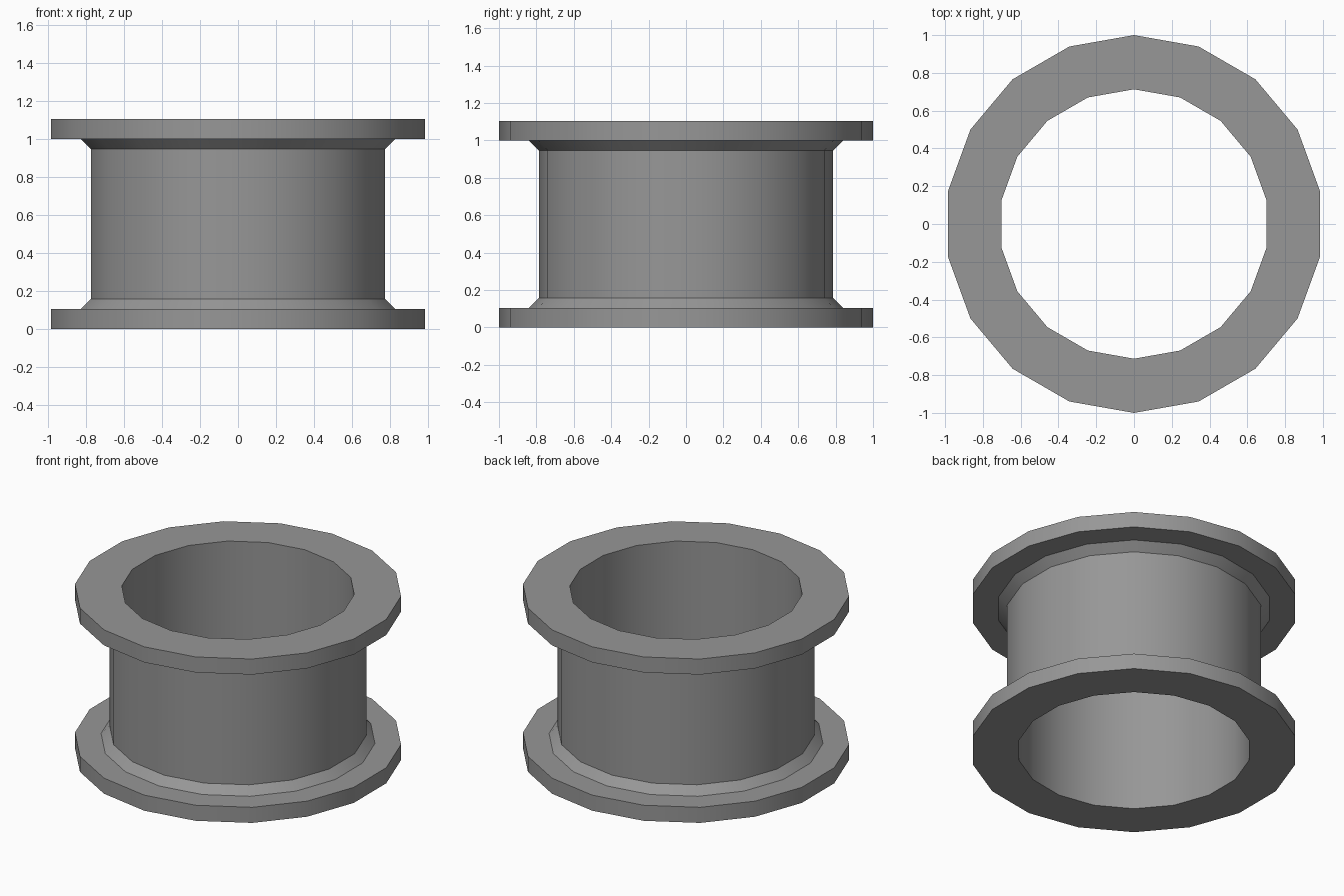
import bpy, bmesh, math

cube = bpy.data.objects.get("Cube")
if cube:
    bpy.data.objects.remove(cube, do_unlink=True)

SIDES = 18
HEIGHT = 1.105
BORE, BARREL, COLLAR, RIM = 0.713, 0.787, 0.84, 1.0

# Plain grey
grey = bpy.data.materials.new("medium grey")
grey.use_nodes = True
colour = (0.31, 0.31, 0.31, 1)
grey.diffuse_color = colour
grey.node_tree.nodes["Principled BSDF"].inputs["Base Color"].default_value = colour

# Cross-section: lower half, then its mirror image for the upper half
lower = [(BORE, 0), (RIM, 0), (RIM, 0.105), (COLLAR, 0.105), (BARREL, 0.158)]
profile = lower + [(r, HEIGHT - z) for r, z in reversed(lower)]

# Flanged ring: profile turned around z, with a corner on the y axis
bm = bmesh.new()
verts = [bm.verts.new((0, r, z)) for r, z in profile]
edges = [bm.edges.new((a, b)) for a, b in zip(verts, verts[1:] + verts[:1])]
bmesh.ops.spin(bm, geom=verts + edges, cent=(0, 0, 0), axis=(0, 0, 1),
               angle=math.tau, steps=SIDES, use_merge=False)
bmesh.ops.remove_doubles(bm, verts=bm.verts[:], dist=0.0005)
bmesh.ops.recalc_face_normals(bm, faces=bm.faces[:])

mesh = bpy.data.meshes.new("flanged_ring")
bm.to_mesh(mesh)
bm.free()
mesh.materials.append(grey)
ring = bpy.data.objects.new("flanged_ring", mesh)
bpy.context.collection.objects.link(ring)

# Smooth round the walls, sharp at the rims and collars
bpy.ops.object.select_all(action="DESELECT")
ring.select_set(True)
bpy.context.view_layer.objects.active = ring
bpy.ops.object.shade_smooth_by_angle(angle=math.radians(30))
